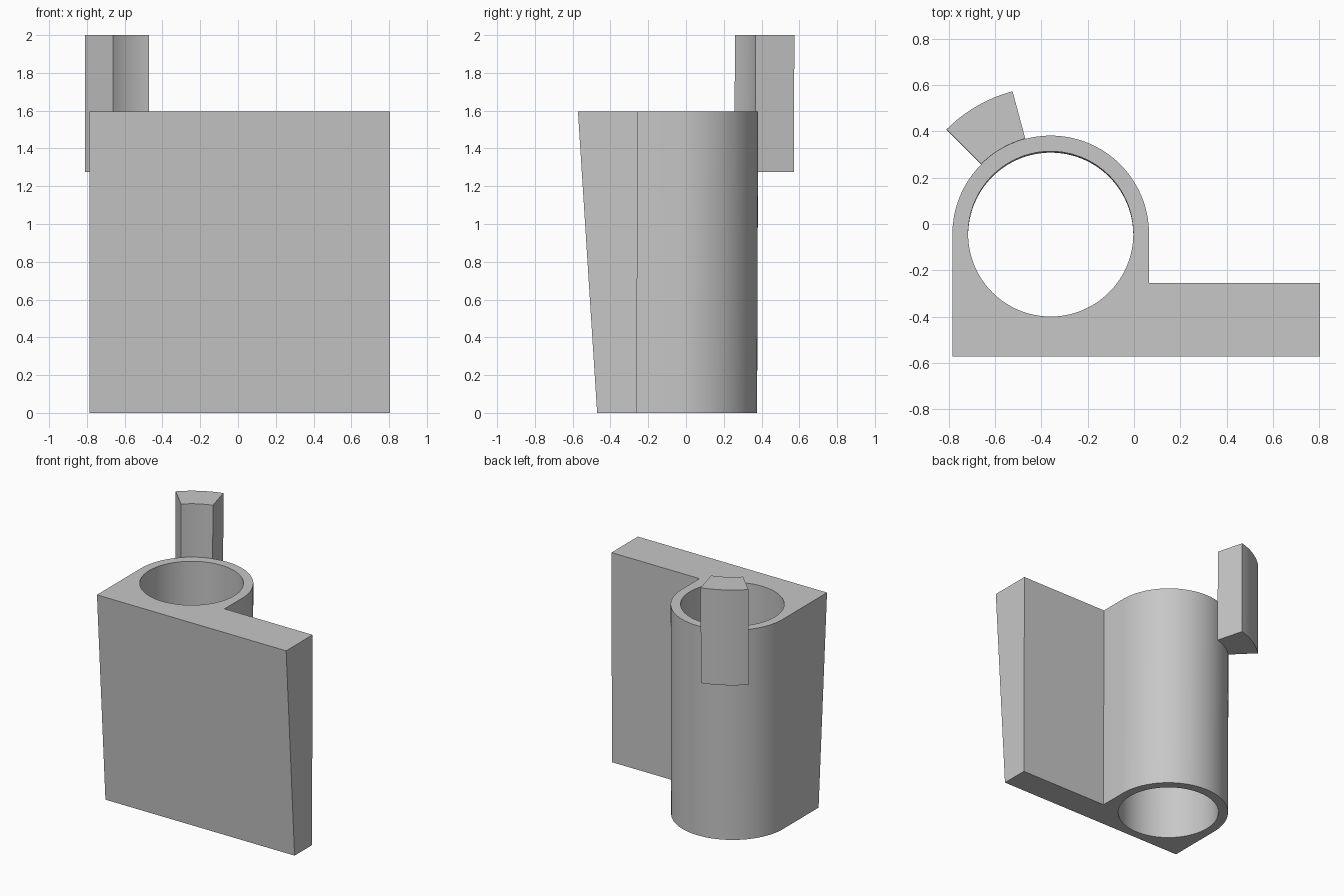
import bpy, bmesh
from math import cos, sin, radians

cube = bpy.data.objects.get("Cube")
if cube:
    bpy.data.objects.remove(cube, do_unlink=True)

CX, CY = -0.36, -0.043      # axis of the round socket
OUTER, INNER = 0.425, 0.357
HEIGHT, TOP = 1.595, 2.0
LEAN = 0.0035               # slight backward lean of the whole part

grey = bpy.data.materials.new("light grey")
grey.use_nodes = True
grey.diffuse_color = (0.57, 0.57, 0.57, 1)
grey.node_tree.nodes["Principled BSDF"].inputs["Base Color"].default_value = grey.diffuse_color


def arc(radius, start, end, steps):
    angles = [radians(start + (end - start) * i / steps) for i in range(steps + 1)]
    return [(CX + radius * cos(a), CY + radius * sin(a)) for a in angles]


def prism(name, lower, upper, z0, z1):
    """Solid between two matching outlines, sheared by the lean."""
    bm = bmesh.new()
    rings = [[bm.verts.new((x, y + LEAN * (z - HEIGHT), z)) for x, y in pts]
             for pts, z in ((lower, z0), (upper, z1))]
    low, up = rings
    bm.faces.new(low[::-1])
    bm.faces.new(up)
    for i in range(len(low)):
        j = (i + 1) % len(low)
        bm.faces.new((low[i], low[j], up[j], up[i]))
    bmesh.ops.recalc_face_normals(bm, faces=bm.faces)
    mesh = bpy.data.meshes.new(name)
    bm.to_mesh(mesh)
    bm.free()
    mesh.materials.append(grey)
    obj = bpy.data.objects.new(name, mesh)
    bpy.context.collection.objects.link(obj)
    return obj


def activate(obj):
    bpy.ops.object.select_all(action="DESELECT")
    obj.select_set(True)
    bpy.context.view_layer.objects.active = obj


# Plate with round socket; the front face slopes outward towards the top
def body_outline(front):
    return [(CX - OUTER, front), (0.805, front), (0.805, -0.255),
            (CX + OUTER, -0.255)] + arc(OUTER, 0, 180, 64)


body = prism("socket_plate", body_outline(-0.465), body_outline(-0.572), 0, HEIGHT)

# Through hole of the socket
circle = arc(INNER, 0, 360, 128)[:-1]
cutter = prism("hole_cutter", circle, circle, -0.2, HEIGHT + 0.2)
cutter.hide_render = True
activate(body)
cut = body.modifiers.new("hole", "BOOLEAN")
cut.operation = "DIFFERENCE"
cut.solver = "EXACT"
cut.object = cutter
bpy.ops.object.modifier_apply(modifier=cut.name)
bpy.data.objects.remove(cutter, do_unlink=True)

# Curved lug on the back of the socket
sector = arc(OUTER, 135, 105, 12) + arc(0.637, 105, 135, 12)
lug = prism("rear_lug", sector, sector, 1.275, TOP)

for obj in (body, lug):
    activate(obj)
    bpy.ops.object.shade_smooth_by_angle(angle=radians(20))
